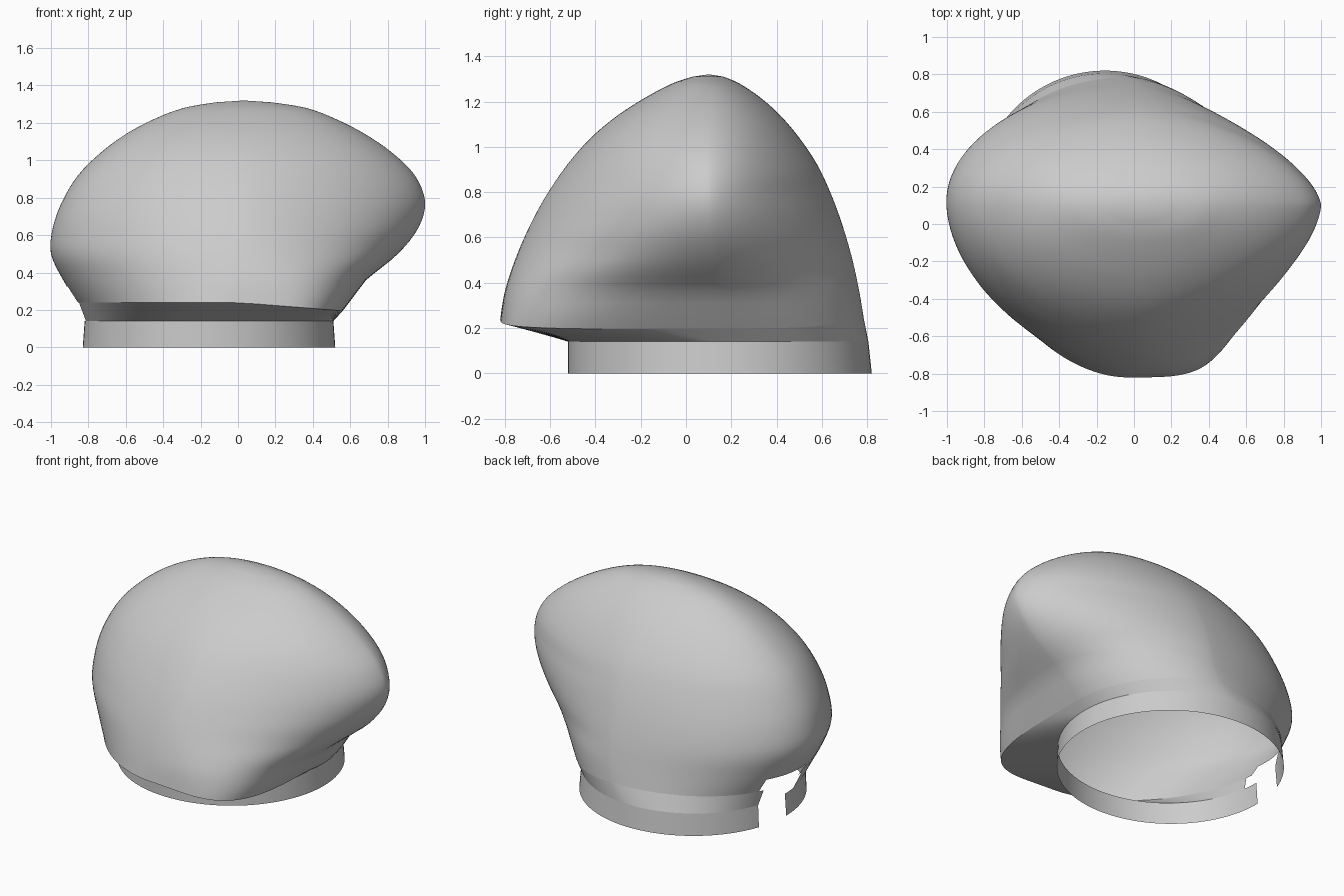
import bpy, bmesh, math

if "Cube" in bpy.data.objects:
    bpy.data.objects.remove(bpy.data.objects["Cube"])

N = 128
# Slices: z, xmin, xmax, ymin, ymax, centre x, centre y, front-right exponent
ROWS = [
    (0.24, -0.86, 0.56, -0.82, 0.785, -0.04, 0.14, 4.0),
    (0.36, -0.935, 0.685, -0.80, 0.765, 0.01, 0.13, 2.75),
    (0.50, -1.00, 0.855, -0.755, 0.735, 0.02, 0.12, 2.0),
    (0.64, -0.99, 0.965, -0.695, 0.695, 0.02, 0.11, 1.73),
    (0.78, -0.94, 1.00, -0.62, 0.645, 0.03, 0.10, 1.62),
    (0.92, -0.855, 0.945, -0.525, 0.58, 0.03, 0.10, 1.65),
    (1.04, -0.735, 0.825, -0.42, 0.50, 0.03, 0.10, 1.75),
    (1.14, -0.60, 0.68, -0.30, 0.415, 0.03, 0.10, 1.85),
    (1.22, -0.45, 0.525, -0.175, 0.325, 0.03, 0.10, 1.95),
    (1.28, -0.29, 0.365, -0.06, 0.235, 0.03, 0.10, 2.0),
    (1.31, -0.12, 0.18, 0.03, 0.165, 0.03, 0.10, 2.0),
]
NECK_TOP = (0.14, -0.82, 0.51, -0.52, 0.805, -0.155, 0.15, 2.0)
NECK_BOTTOM = (0.0, -0.83, 0.52, -0.52, 0.82, -0.155, 0.15, 2.0)


def ring(row):
    z, x0, x1, y0, y1, cx, cy, p = row
    shell = z > 0.2
    # exponents of the four quadrants
    front_left = min(2.0, max(1.83, 1.83 + (z - 0.6) * 0.3)) if shell else 2.0
    back_right = min(p, 1.56 + max(0, 0.45 - z) * 1.7 + max(0, z - 0.8)) if shell else 2.0
    pts = []
    for i in range(N):
        t = 2 * math.pi * i / N
        c, s = math.cos(t), math.sin(t)
        if c < 0:
            e = front_left if s < 0 else 2.0
        else:
            e = p if s < 0 else back_right
        a = x1 - cx if c > 0 else cx - x0
        b = y1 - cy if s > 0 else cy - y0
        x = cx + math.copysign(a * abs(c) ** (2 / e), c)
        y = cy + math.copysign(b * abs(s) ** (2 / e), s)
        # the lip dips towards the right
        drop = 0.08 * max(x, 0) * max(0, (0.36 - z) / 0.12) if shell else 0
        pts.append((x, y, z - drop))
    return pts


def smooth_rows(rows, steps=4):
    out = []
    for k in range(len(rows) - 1):
        q = [rows[max(k - 1, 0)], rows[k], rows[k + 1], rows[min(k + 2, len(rows) - 1)]]
        for j in range(steps):
            t = j / steps
            out.append(tuple(0.5 * (2 * b + (c - a) * t + (2 * a - 5 * b + 4 * c - d) * t * t
                                    + (3 * b - a - 3 * c + d) * t ** 3) for a, b, c, d in zip(*q)))
    return out + [rows[-1]]


def in_gap(face):
    m = face.calc_center_median()
    ang = math.degrees(math.atan2(m.y - 0.15, m.x + 0.155)) % 360
    return m.z < 0.34 and 161 < ang < (180 if m.z < 0.15 else 188)


def loft(name, rows, tip=None):
    bm = bmesh.new()
    rings = [[bm.verts.new(p) for p in ring(r)] for r in rows]
    for lo, hi in zip(rings, rings[1:]):
        for i in range(N):
            j = (i + 1) % N
            bm.faces.new((lo[i], lo[j], hi[j], hi[i]))
    if tip:
        v = bm.verts.new(tip)
        for i in range(N):
            bm.faces.new((rings[-1][i], rings[-1][(i + 1) % N], v))
    # open notch on the left of the collar
    bmesh.ops.delete(bm, geom=[f for f in bm.faces if in_gap(f)], context='FACES')
    me = bpy.data.meshes.new(name)
    bm.to_mesh(me)
    bm.free()
    ob = bpy.data.objects.new(name, me)
    bpy.context.collection.objects.link(ob)
    bpy.ops.object.select_all(action='DESELECT')
    ob.select_set(True)
    bpy.context.view_layer.objects.active = ob
    bpy.ops.object.shade_smooth_by_angle(angle=math.radians(35))
    return ob


# Lopsided dome
loft("dome_shell", smooth_rows(ROWS), (0.03, 0.10, 1.32))
# Underside joining the collar to the front lip
loft("lip_underside", [NECK_TOP, ROWS[0]])
# Upright collar, open at the bottom
loft("neck_collar", [NECK_BOTTOM, NECK_TOP])
